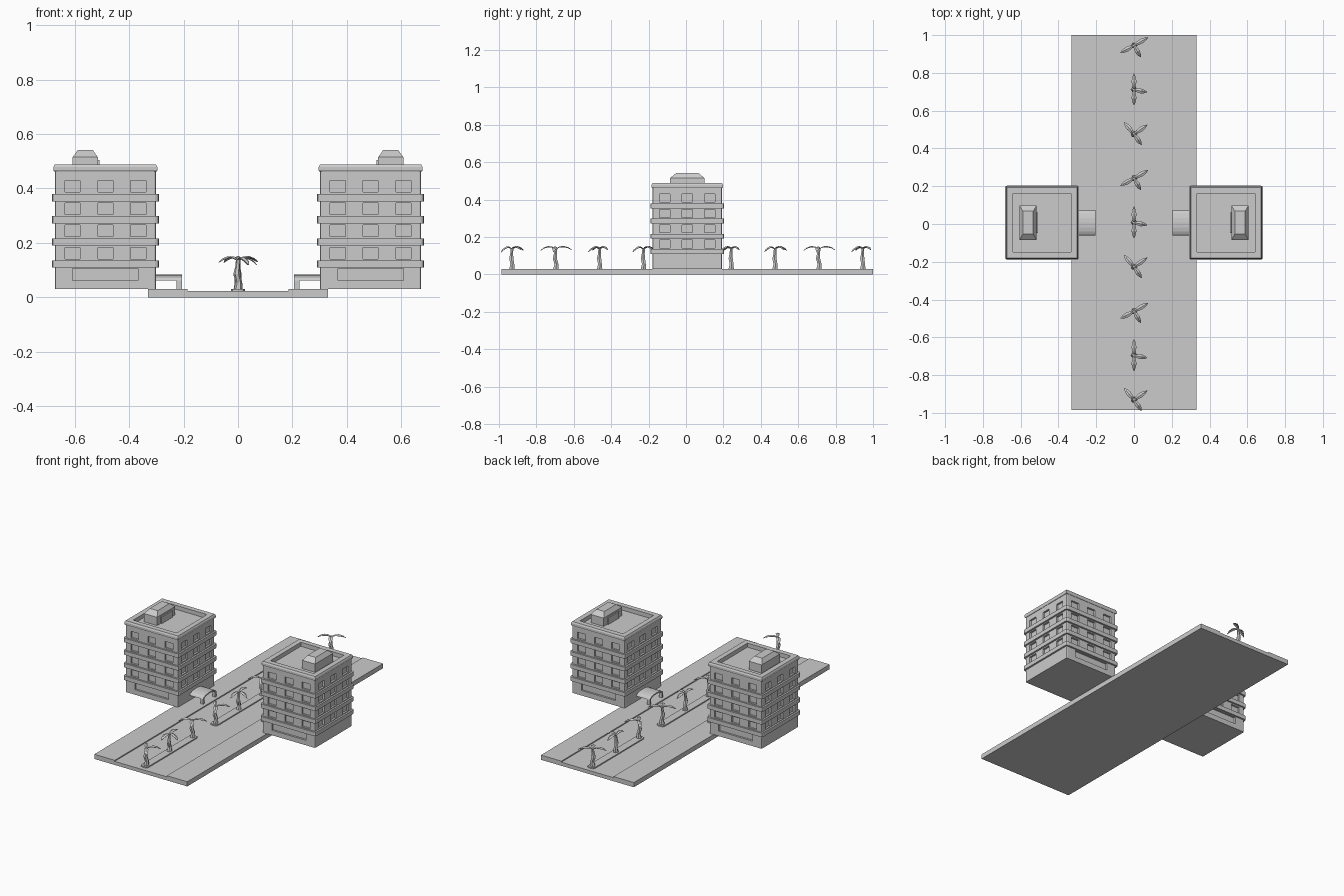
import bpy, bmesh, math
from mathutils import Matrix, Vector

if "Cube" in bpy.data.objects:
    bpy.data.objects.remove(bpy.data.objects["Cube"])

OY = 0.007   # street and buildings share this y centre


def finish(name, bm):
    bmesh.ops.recalc_face_normals(bm, faces=bm.faces)
    me = bpy.data.meshes.new(name)
    bm.to_mesh(me)
    bm.free()
    ob = bpy.data.objects.new(name, me)
    bpy.context.collection.objects.link(ob)
    return ob


def add_box(bm, x0, x1, y0, y1, z0, z1):
    m = Matrix.Translation(((x0 + x1) / 2, (y0 + y1) / 2, (z0 + z1) / 2)) @ \
        Matrix.Diagonal((abs(x1 - x0), y1 - y0, z1 - z0, 1))
    return bmesh.ops.create_cube(bm, size=1, matrix=m)["verts"]


def box(name, *dims):
    bm = bmesh.new()
    add_box(bm, *dims)
    return finish(name, bm)


def bevel_upright(bm, width, segments=2):
    edges = [e for e in bm.edges
             if abs(e.verts[0].co.z - e.verts[1].co.z) > 1e-4
             and (e.verts[0].co.xy - e.verts[1].co.xy).length < 1e-5]
    bmesh.ops.bevel(bm, geom=edges, offset=width, segments=segments,
                    profile=0.5, affect='EDGES')


def extrude_profile(name, profile, origin, axis_vec, to3d):
    """Extrude a closed 2D profile along a vector."""
    bm = bmesh.new()
    face = bm.faces.new([bm.verts.new(Vector(origin) + Vector(to3d(*p))) for p in profile])
    new = bmesh.ops.extrude_face_region(bm, geom=[face])["geom"]
    bmesh.ops.translate(bm, vec=axis_vec,
                        verts=[v for v in new if isinstance(v, bmesh.types.BMVert)])
    return finish(name, bm)


# Street: slab with sunken roadway between two kerbed pavements
road_profile = [(-.33, 0), (.33, 0), (.33, .03), (.185, .03), (.185, .023),
                (-.185, .023), (-.185, .03), (-.33, .03)]
extrude_profile("street_slab", road_profile, (0, -.993 + OY, 0), (0, 1.986, 0),
                lambda x, z: (x, 0, z))

# Planted median strips
for i, yc in enumerate((-.705, 0, .705)):
    bm = bmesh.new()
    add_box(bm, -.025, .025, yc - .26 + OY, yc + .26 + OY, .02, .03)
    bevel_upright(bm, .015)
    finish(f"median_{i}", bm)


# Building, road side towards x = 0
def building(side, s):
    cx, h = s * .487, .186

    def bx(a, b, *rest):                       # mirrored x range, a < b outward
        return (min(s * a, s * b), max(s * a, s * b)) + rest

    # Main block
    bm = bmesh.new()
    add_box(bm, cx - h, cx + h, OY - h, OY + h, .03, .472)
    bevel_upright(bm, .007)
    block = finish(f"{side}_building_block", bm)

    # Recesses for windows and shop fronts
    bm = bmesh.new()
    d = .012
    for z in (.162, .244, .326, .408):
        for k in (-.121, 0, .121):
            for sg in (-1, 1):
                yc, xc = OY + sg * h, cx + sg * h
                add_box(bm, cx + k - .028, cx + k + .028, yc - d, yc + d, z - .021, z + .021)
                add_box(bm, xc - d, xc + d, OY + k - .028, OY + k + .028, z - .021, z + .021)
    for sg in (-1, 1):
        add_box(bm, cx - .12, cx + .12, OY + sg * h - d, OY + sg * h + d, .062, .106)
    add_box(bm, cx - .154, cx + .154, OY - .154, OY + .154, .462, .5)
    cutter = finish("recess_cutter", bm)
    cutter.hide_render = True
    mod = block.modifiers.new("recesses", 'BOOLEAN')
    mod.object, mod.operation, mod.solver = cutter, 'DIFFERENCE', 'EXACT'
    bpy.context.view_layer.objects.active = block
    bpy.ops.object.modifier_apply(modifier=mod.name)
    bpy.data.objects.remove(cutter)

    # Floor bands
    for i, z in enumerate((.123, .204, .285, .366)):
        bm = bmesh.new()
        add_box(bm, cx - .197, cx + .197, OY - .197, OY + .197, z - .013, z + .013)
        bevel_upright(bm, .014)
        finish(f"{side}_floor_band_{i}", bm)

    # Parapet ring with stepped outer face
    prof = [(.154, .462), (.188, .462), (.191, .467), (.191, .478), (.186, .488), (.154, .488)]
    bm = bmesh.new()
    rings = [[bm.verts.new((cx + sx * r, OY + sy * r, z)) for r, z in prof]
             for sx, sy in ((-1, -1), (1, -1), (1, 1), (-1, 1))]
    n = len(prof)
    for a in range(4):
        p, q = rings[a], rings[(a + 1) % 4]
        for j in range(n):
            bm.faces.new((p[j], q[j], q[(j + 1) % n], p[(j + 1) % n]))
    finish(f"{side}_parapet", bm)

    # Rooftop housing with hipped top
    bm = bmesh.new()
    add_box(bm, *bx(.515, .607, OY - .092, OY + .092, .46, .515))
    top = max(bm.faces, key=lambda f: f.calc_center_median().z)
    new = bmesh.ops.extrude_face_region(bm, geom=[top])["geom"]
    mid = s * .561
    for v in (g for g in new if isinstance(g, bmesh.types.BMVert)):
        v.co = (mid + (v.co.x - mid) * .6, OY + (v.co.y - OY) * .66, .541)
    bmesh.ops.delete(bm, geom=[top], context='FACES_ONLY') if top.is_valid else None
    finish(f"{side}_roof_housing", bm)
    box(f"{side}_roof_door", *bx(.508, .52, OY - .055, OY + .055, .46, .505))

    # Entrance canopy: arched frame on the pavement and vault back to the wall
    def arch(w, spring, rise, steps=8):
        return [(w * math.cos(math.pi * i / steps), spring + rise * math.sin(math.pi * i / steps))
                for i in range(steps + 1)]
    outer, inner = arch(.067, .062, .022), arch(.055, .062, .014)
    to3d = lambda y, z: (0, y, z)
    frame = [(.067, .03)] + outer + [(-.067, .03), (-.055, .03)] + inner[::-1] + [(.055, .03)]
    extrude_profile(f"{side}_canopy_frame", frame, (s * .205, OY, 0), (s * .02, 0, 0), to3d)
    extrude_profile(f"{side}_canopy_vault", outer + arch(.06, .062, .016)[::-1],
                    (s * .225, OY, 0), (s * .08, 0, 0), to3d)


building("left", -1)
building("right", 1)


# Palm: wavy six-sided trunk with three drooping folded fronds
def palm(i, y, angles):
    bm = bmesh.new()
    spin = Matrix.Rotation(math.radians(angles[0]), 3, 'Z')
    rings = []
    for dx, z, r in ((0, .025, .017), (.004, .055, .012), (-.005, .085, .013),
                     (-.002, .11, .009), (.002, .14, .008)):
        c = Vector((0, y, z)) + spin @ Vector((dx, 0, 0))
        rings.append([bm.verts.new(c + Vector((r * math.cos(k * math.pi / 3),
                                               r * math.sin(k * math.pi / 3), 0)))
                      for k in range(6)])
    for a, b in zip(rings, rings[1:]):
        for k in range(6):
            bm.faces.new((a[k], a[(k + 1) % 6], b[(k + 1) % 6], b[k]))
    bm.faces.new(rings[0])
    bm.faces.new(rings[-1])
    finish(f"palm_trunk_{i}", bm)

    bm = bmesh.new()
    for n, ang in enumerate(angles):
        rot = Matrix.Rotation(math.radians(ang), 3, 'Z')
        droop = (0, .003, .012)[n]
        prev = None
        for t, w, z in ((0, .004, .138), (.022, .01, .15), (.045, .013, .152),
                        (.068, .009, .145), (.086, .001, .132)):
            z -= droop * (t / .086) ** 2
            t *= (1, .95, .82)[n]
            row = [bm.verts.new(Vector((0, y, 0)) + rot @ Vector(p))
                   for p in ((t, -w, z - w * .4), (t, 0, z), (t, w, z - w * .4))]
            if prev:
                for k in range(2):
                    bm.faces.new((prev[k], row[k], row[k + 1], prev[k + 1]))
            prev = row
    fronds = finish(f"palm_fronds_{i}", bm)
    sol = fronds.modifiers.new("thickness", 'SOLIDIFY')
    sol.thickness = .002


turns = ((30, 208, 300), (90, 270, 350), (35, 130, 305))
for i in range(9):
    palm(i, .945 - i * .2345, turns[i % 3])
